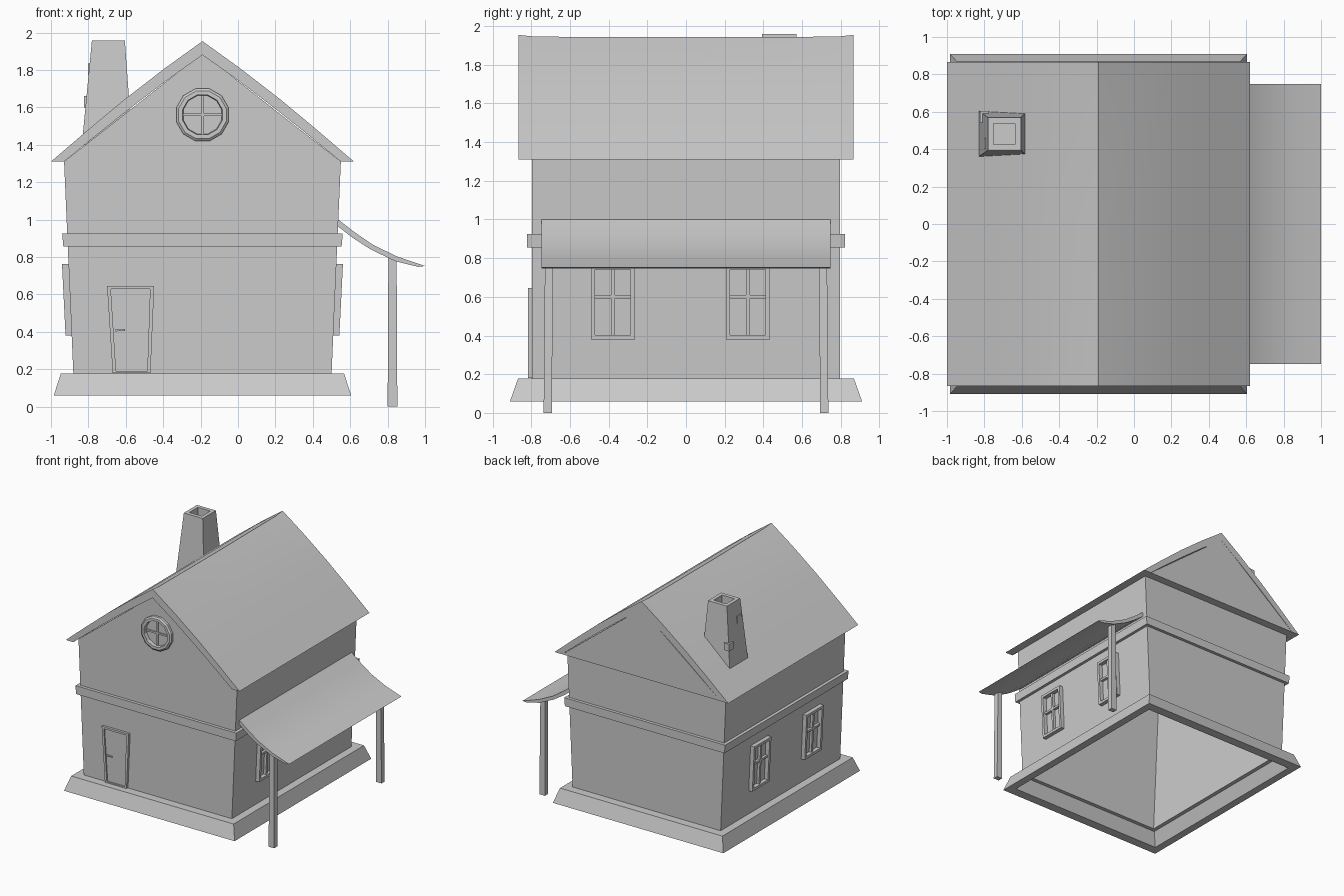
import bpy, bmesh, math

if "Cube" in bpy.data.objects:
    bpy.data.objects.remove(bpy.data.objects["Cube"])

CX = -0.19  # centre line of the house


def build(name, parts, smooth=False):
    """Each part is (list of equal-length loops, closed); loops are skinned, open ends capped."""
    bm = bmesh.new()
    for loops, closed in parts:
        rings = [[bm.verts.new(p) for p in lp] for lp in loops]
        n, m = len(rings[0]), len(rings)
        for i in range(m if closed else m - 1):
            a, b = rings[i], rings[(i + 1) % m]
            for j in range(n):
                k = (j + 1) % n
                bm.faces.new((a[j], a[k], b[k], b[j]))
        if not closed:
            bm.faces.new(rings[0])
            bm.faces.new(rings[-1])
    bmesh.ops.recalc_face_normals(bm, faces=bm.faces)
    me = bpy.data.meshes.new(name)
    bm.to_mesh(me)
    bm.free()
    ob = bpy.data.objects.new(name, me)
    bpy.context.collection.objects.link(ob)
    if smooth:
        bpy.ops.object.select_all(action='DESELECT')
        ob.select_set(True)
        bpy.context.view_layer.objects.active = ob
        bpy.ops.object.shade_smooth_by_angle(angle=math.radians(30))
    return ob


def rect(hx, hy, z, cx=CX, cy=0.0):
    return [(cx + sx * hx, cy + sy * hy, z) for sx, sy in ((-1, -1), (1, -1), (1, 1), (-1, 1))]


def quad(a0, a1, b0, b1):
    return [(a0, b0), (a1, b0), (a1, b1), (a0, b1)]


def slab(pts, place, d0, d1):
    return ([[place(u, v, d) for u, v in pts] for d in (d0, d1)], False)


def ring(outer, inner, place, d0, d1):
    return ([[place(u, v, d) for u, v in pts]
             for pts, d in ((outer, d0), (outer, d1), (inner, d1), (inner, d0))], True)


def front(u, v, d):  # on the front wall
    return (u, -0.796 - d, v)


# Walls: flared lower storey, hollow and open below
build("walls", [([rect(0.65, 0.756, 0.17), rect(0.69, 0.796, 0.17),
                  rect(0.74, 0.796, 1.312), rect(0.70, 0.756, 1.312)], True)])
gable = [(CX - 0.74, 1.31), (CX + 0.74, 1.31), (CX, 1.89)]
build("front_gable", [slab(gable, front, -0.04, 0)])

# Sloping plinth and storey band
build("plinth", [([rect(0.73, 0.83, 0.06), rect(0.795, 0.91, 0.06),
                   rect(0.757, 0.868, 0.178), rect(0.68, 0.785, 0.178)], True)])
build("storey_band", [([rect(0.70, 0.78, 0.855), rect(0.744, 0.822, 0.855),
                        rect(0.75, 0.822, 0.925), rect(0.70, 0.78, 0.925)], True)])


# Roof shell with slightly convex slopes and a sagging ridge
def roof_profile(y, lift):
    side = [(0.81, 1.31), (0.62, 1.473), (0.42, 1.64), (0.2, 1.81)]
    inner = [(0.74, 1.31), (0.57, 1.449), (0.38, 1.6), (0.19, 1.745)]
    outer = [(-x, z) for x, z in side] + [(0, 1.942 + lift)] + side[::-1]
    under = inner + [(0, 1.88)] + [(-x, z) for x, z in inner[::-1]]
    return [(CX + x, y, z) for x, z in outer + under]


build("roof", [([roof_profile(y, l) for y, l in
                 ((-0.866, 0.012), (-0.78, 0.003), (0, 0), (0.78, 0.003), (0.866, 0.012))], False)], True)

# Closed back gable flush with the roof edge
build("back_gable", [([[(x, y, z) for x, z in gable] for y in (0.78, 0.865)], False)])

# Door with tapered frame and handle
outer = [(-0.67, 0.18), (-0.468, 0.18), (-0.448, 0.645), (-0.70, 0.645)]
inner = [(-0.652, 0.19), (-0.485, 0.19), (-0.47, 0.628), (-0.68, 0.628)]
build("door_frame", [ring(outer, inner, front, -0.01, 0.02)])
build("door", [slab(inner, front, -0.01, 0.008)])
build("door_handle", [slab(quad(-0.655, -0.605, 0.404, 0.414), front, 0.012, 0.02),
                      slab(quad(-0.655, -0.643, 0.402, 0.416), front, 0.0, 0.02)])


# Round attic window
def circle(r, n=12):
    return [(CX + r * math.cos(2 * math.pi * (i + 0.5) / n),
             1.56 + r * math.sin(2 * math.pi * (i + 0.5) / n)) for i in range(n)]


build("round_window_frame", [([[front(u, v, d) for u, v in circle(r)] for r, d in
                               ((0.145, -0.01), (0.145, 0.02), (0.132, 0.03), (0.11, 0.03), (0.105, -0.01))], True)])
build("round_window_bars", [slab(quad(CX - 0.007, CX + 0.007, 1.455, 1.665), front, -0.005, 0.01),
                            slab(quad(CX - 0.105, CX + 0.105, 1.553, 1.567), front, -0.005, 0.01)])

# Side windows, leaning with the walls
for side, s in (("left", -1), ("right", 1)):
    def wall(u, v, d, s=s):
        return (CX + s * (0.70 + 0.05 * (v - 0.38) + d), u, v)
    for where, y in (("front", -0.378), ("back", 0.32)):
        build(f"{side}_{where}_window", [
            ring(quad(y - 0.114, y + 0.114, 0.38, 0.762),
                 quad(y - 0.092, y + 0.092, 0.402, 0.74), wall, -0.01, 0.032),
            slab(quad(y - 0.01, y + 0.01, 0.395, 0.745), wall, -0.01, 0.02),
            slab(quad(y - 0.097, y + 0.097, 0.592, 0.61), wall, -0.01, 0.02)])

# Sagging porch canopy
top = [(0.53, 1.005), (0.62, 0.935), (0.72, 0.866), (0.85, 0.803), (1.0, 0.752)]
low = [(0.965, 0.747), (0.84, 0.778), (0.71, 0.84), (0.61, 0.905), (0.53, 0.967)]
build("porch_canopy", [([[(x, y, z) for x, z in top + low] for y in (-0.748, 0.748)], False)], True)

# Porch posts
for name, s in (("front_post", -1), ("back_post", 1)):
    build(name, [([rect(0.026, 0.021, 0.0, 0.826, s * 0.715),
                   rect(0.022, 0.021, 0.80, 0.826, s * 0.708)], False)])

# Chimney: tapered stack with an open flue, and two loose bricks
build("chimney", [([rect(0.135, 0.125, 1.40, -0.70, 0.482), rect(0.088, 0.088, 1.958, -0.693, 0.482),
                    rect(0.058, 0.056, 1.958, -0.693, 0.482), rect(0.058, 0.056, 1.86, -0.693, 0.482)], False)])
build("corner_brick", [([rect(0.024, 0.03, z, -0.80, 0.573) for z in (1.60, 1.66)], False)])
build("side_brick", [([rect(0.03, 0.03, z, -0.772, 0.43) for z in (1.775, 1.835)], False)])
